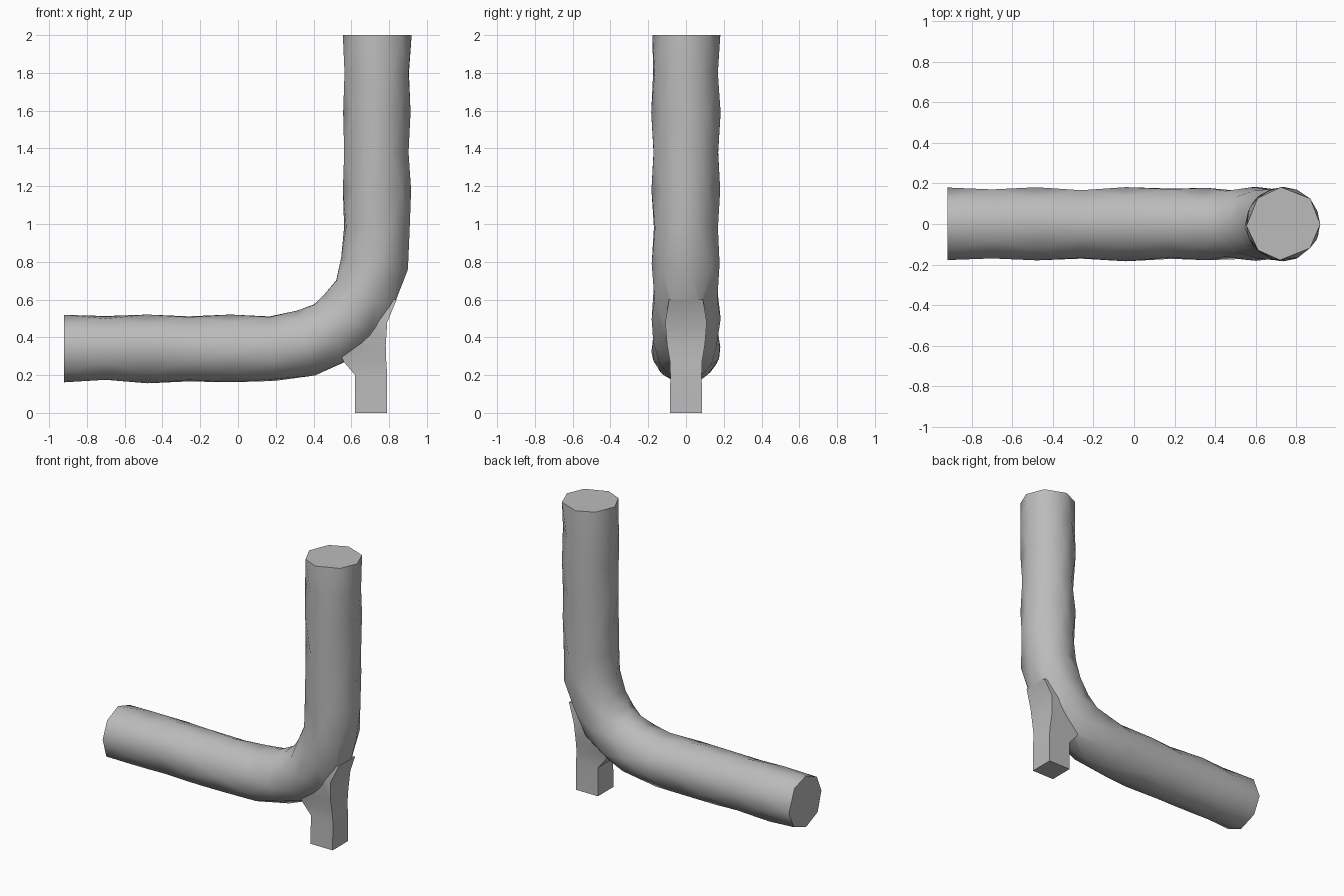
import bpy, bmesh, math, random
from mathutils import Vector

random.seed(4)
cube = bpy.data.objects.get("Cube")
if cube:
    bpy.data.objects.remove(cube, do_unlink=True)

grey = bpy.data.materials.new("plain_grey")
grey.use_nodes = True
COLOUR = (0.5, 0.5, 0.5, 1)
grey.diffuse_color = COLOUR
grey.node_tree.nodes["Principled BSDF"].inputs["Base Color"].default_value = COLOUR


def loft(name, rings, zigzag):
    """Skin a list of closed rings, capping both ends."""
    bm = bmesh.new()
    rows = [[bm.verts.new(p) for p in ring] for ring in rings]
    n = len(rows[0])
    for r, (a, b) in enumerate(zip(rows, rows[1:])):
        for i in range(n):
            j = (i + 1) % n
            if not zigzag:
                bm.faces.new((a[i], a[j], b[j], b[i]))
            elif r % 2 == 0:
                bm.faces.new((a[i], a[j], b[i]))
                bm.faces.new((a[j], b[j], b[i]))
            else:
                bm.faces.new((a[i], b[j], b[i]))
                bm.faces.new((a[i], a[j], b[j]))
    bm.faces.new(rows[0])
    bm.faces.new(rows[-1])
    bmesh.ops.recalc_face_normals(bm, faces=bm.faces)
    mesh = bpy.data.meshes.new(name)
    bm.to_mesh(mesh)
    bm.free()
    mesh.materials.append(grey)
    obj = bpy.data.objects.new(name, mesh)
    bpy.context.collection.objects.link(obj)
    return obj


# Bent round bar: centre line as x, z
SIDES, RADIUS = 8, 0.183
path = [(-0.92, 0.34), (-0.7, 0.34), (-0.48, 0.34), (-0.26, 0.34), (-0.04, 0.34),
        (0.18, 0.34), (0.36, 0.37), (0.49, 0.425), (0.59, 0.505), (0.67, 0.63),
        (0.725, 0.79), (0.735, 0.98), (0.735, 1.18), (0.735, 1.38),
        (0.735, 1.59), (0.735, 1.8), (0.735, 2.0)]
points = [Vector((x, 0, z)) for x, z in path]
across = Vector((0, 1, 0))
rings = []
for k, p in enumerate(points):
    last = len(points) - 1
    along = (points[min(k + 1, last)] - points[max(k - 1, 0)]).normalized()
    if k in (0, last):
        along = Vector((round(along.x), 0, round(along.z)))
    outward = across.cross(along)
    ring = []
    for i in range(SIDES):
        a = math.tau * (i + 0.5 * (k % 2) + random.uniform(-0.12, 0.12)) / SIDES
        r = RADIUS * random.uniform(0.97, 1.01)
        ring.append(p + (outward * math.cos(a) + across * math.sin(a)) * r)
    rings.append(ring)
bar = loft("bent_bar", rings, True)

# Square peg flaring into the bend: left x, right x, half depth, height
peg_rows = [(0.62, 0.79, 0.085, 0), (0.62, 0.79, 0.083, 0.2),
            (0.56, 0.785, 0.085, 0.27), (0.52, 0.782, 0.1, 0.36),
            (0.54, 0.79, 0.11, 0.48), (0.6, 0.84, 0.09, 0.6)]
peg = loft("peg", [[(x0, -d, z), (x1, -d, z), (x1, d, z), (x0, d, z)]
                   for x0, x1, d, z in peg_rows], False)

# Fuse the peg into the bar
fuse = bar.modifiers.new("fuse_peg", 'BOOLEAN')
fuse.operation = 'UNION'
fuse.solver = 'EXACT'
fuse.object = peg
bpy.ops.object.select_all(action='DESELECT')
bpy.context.view_layer.objects.active = bar
bar.select_set(True)
bpy.ops.object.modifier_apply(modifier=fuse.name)
bpy.data.objects.remove(peg, do_unlink=True)
bpy.ops.object.shade_smooth_by_angle(angle=math.radians(35))
